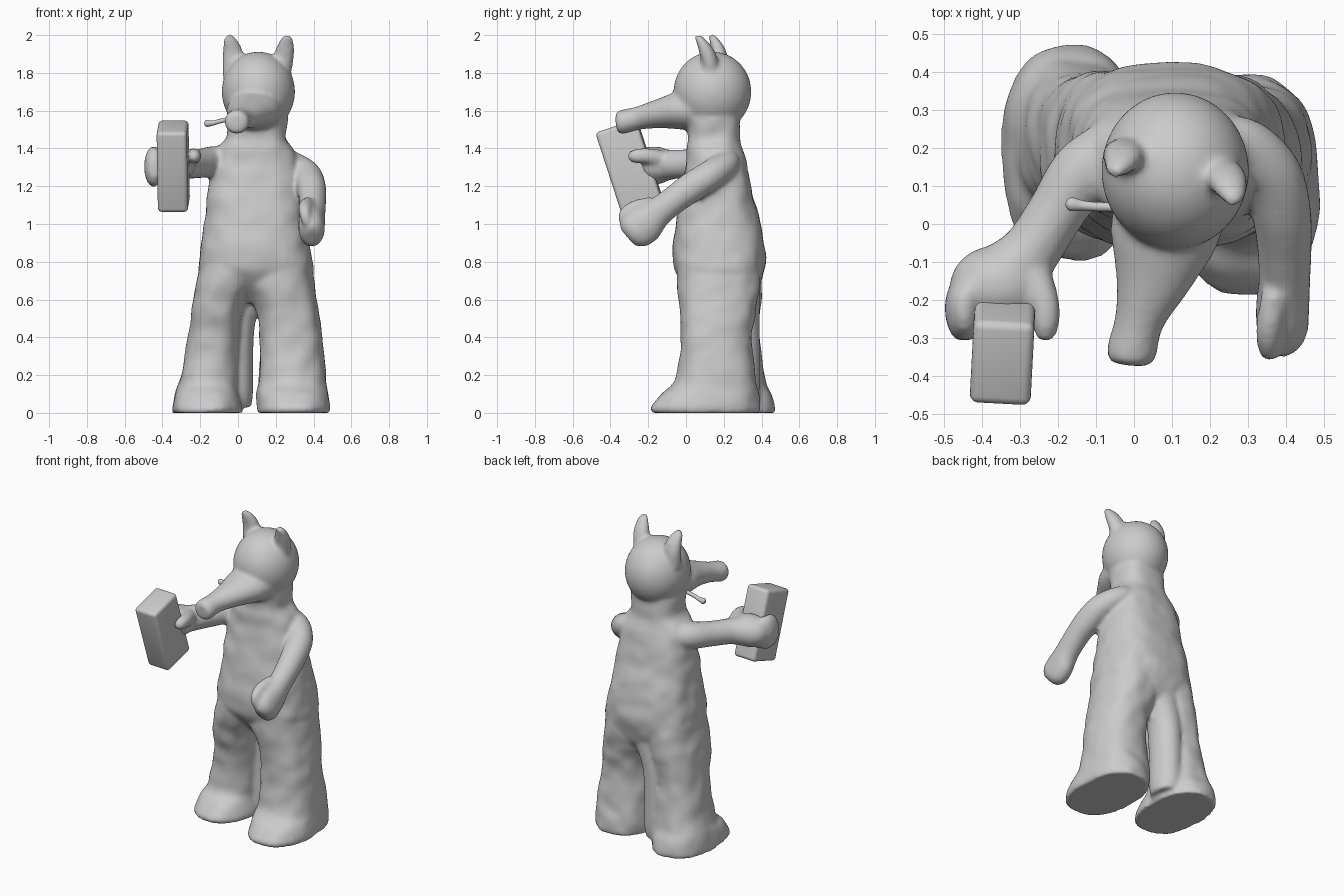
import bpy, bmesh, math
from mathutils import Vector, Matrix, noise

SEG = 40
bm = bmesh.new()


def spline(rows, steps=6):
    """Catmull-Rom resampling of a list of number tuples."""
    p = [rows[0]] + list(rows) + [rows[-1]]
    out = []
    for i in range(1, len(p) - 2):
        for s in range(steps):
            t = s / steps
            out.append([0.5 * (2 * b + (c - a) * t + (2 * a - 5 * b + 4 * c - d) * t * t
                               + (3 * b - a - 3 * c + d) * t ** 3)
                        for a, b, c, d in zip(p[i - 1], p[i], p[i + 1], p[i + 2])])
    return out + [list(rows[-1])]


def skin(bm, rings):
    """Bridge rings of points into a closed tube."""
    loops = [[bm.verts.new(co) for co in r] for r in rings]
    n = len(loops[0])
    faces = [bm.faces.new(loops[0][::-1]), bm.faces.new(loops[-1])]
    for a, b in zip(loops, loops[1:]):
        for i in range(n):
            j = (i + 1) % n
            faces.append(bm.faces.new((a[i], a[j], b[j], b[i])))
    bmesh.ops.recalc_face_normals(bm, faces=faces)


def loft(bm, rows, power=2.4, lump=0.01):
    """Horizontal boxy ovals given as (z, x0, x1, y0, y1), slightly lumpy like cloth."""
    rings = []
    for z, x0, x1, y0, y1 in spline(rows):
        ring = []
        for i in range(SEG):
            a = 2 * math.pi * i / SEG
            c, s = math.cos(a), math.sin(a)
            u = math.copysign(abs(c) ** (2 / power), c)
            v = math.copysign(abs(s) ** (2 / power), s)
            co = Vector(((x0 + x1) / 2 + u * (x1 - x0) / 2, (y0 + y1) / 2 + v * (y1 - y0) / 2, z))
            ring.append(co + Vector((c, s, 0)) * lump * noise.noise(co * 11))
        rings.append(ring)
    skin(bm, rings)


def tube(bm, rows, ref=(0, 0, 1)):
    """Oval tube along a path of (x, y, z, side radius, other radius)."""
    pts = spline(rows)
    rings = []
    for k, (x, y, z, a, b) in enumerate(pts):
        t = Vector(pts[min(k + 1, len(pts) - 1)][:3]) - Vector(pts[max(k - 1, 0)][:3])
        t.normalize()
        side = t.cross(Vector(ref)).normalized()
        up = side.cross(t)
        rings.append([Vector((x, y, z)) + side * a * math.cos(w) + up * b * math.sin(w)
                      for w in (2 * math.pi * i / SEG for i in range(SEG))])
    skin(bm, rings)


def ball(bm, centre, radii):
    m = Matrix.Translation(centre) @ Matrix.Diagonal((*radii, 1))
    bmesh.ops.create_uvsphere(bm, u_segments=40, v_segments=24, radius=1, matrix=m)


def finish(bm, name):
    me = bpy.data.meshes.new(name)
    bm.to_mesh(me)
    bm.free()
    ob = bpy.data.objects.new(name, me)
    bpy.context.collection.objects.link(ob)
    return ob


# torso and neck
loft(bm, [(.58, -.06, .24, .10, .32), (.64, -.14, .32, .03, .375), (.74, -.205, .395, -.05, .41),
          (.85, -.20, .385, -.07, .42), (1.0, -.18, .36, -.055, .395), (1.2, -.155, .335, -.02, .345),
          (1.33, -.138, .315, 0, .32), (1.40, -.115, .29, .005, .30), (1.46, -.06, .255, .01, .288),
          (1.56, -.055, .262, -.005, .285), (1.65, -.03, .25, .02, .27)], 2.6)
# legs with flared feet
loft(bm, [(0, .10, .482, -.18, .39), (.03, .10, .487, -.19, .395), (.10, .10, .48, -.13, .385),
          (.18, .11, .47, -.055, .37), (.4, .115, .445, -.03, .35), (.52, .10, .43, -.033, .365),
          (.60, .07, .415, -.038, .38), (.70, .03, .402, -.048, .395), (.85, .05, .365, -.04, .39)])
loft(bm, [(0, -.347, .02, -.09, .47), (.03, -.347, .02, -.095, .47), (.10, -.335, .005, -.04, .455),
          (.18, -.308, 0, .03, .42), (.4, -.263, .01, .03, .39), (.52, -.247, .02, 0, .39),
          (.60, -.235, .045, -.02, .40), (.70, -.218, .10, -.045, .40), (.85, -.18, .12, -.04, .39)])
# inner cloth fold at the back of the far leg
tube(bm, [(-.02, .28, .04, .09, .10), (-.01, .28, .12, .09, .11), (-.01, .28, .3, .09, .11),
          (0, .28, .5, .095, .11), (.04, .28, .66, .12, .11)], (0, 1, 0))

# head, cheeks and snout
ball(bm, (.108, .14, 1.70), (.194, .206, .212))
tube(bm, [(.10, .06, 1.61, .15, .115), (.075, -.04, 1.60, .14, .10), (.05, -.14, 1.584, .103, .078),
          (.015, -.25, 1.561, .066, .062), (-.005, -.33, 1.542, .066, .064),
          (-.008, -.358, 1.538, .06, .06), (-.009, -.37, 1.537, .04, .04)])
# ears curling forward
tube(bm, [(-.02, .18, 1.78, .062, .045), (-.024, .18, 1.86, .06, .045), (-.03, .17, 1.92, .052, .038),
          (-.043, .148, 1.97, .036, .025), (-.052, .13, 1.998, .018, .014)], (0, 1, 0))
tube(bm, [(.22, .13, 1.78, .057, .045), (.237, .125, 1.86, .055, .045), (.25, .105, 1.92, .05, .038),
          (.259, .077, 1.97, .036, .025), (.264, .055, 1.997, .018, .014)], (0, 1, 0))

# raised arm, mitten fingers and thumb gripping the block
tube(bm, [(-.02, .20, 1.33, .09, .085), (-.13, .14, 1.33, .085, .082), (-.205, .03, 1.32, .076, .077),
          (-.27, -.07, 1.315, .078, .078), (-.33, -.13, 1.31, .09, .09)])
ball(bm, (-.355, -.16, 1.31), (.128, .105, .10))
tube(bm, [(-.40, -.13, 1.31, .05, .08), (-.445, -.20, 1.305, .05, .108), (-.443, -.27, 1.30, .045, .095),
          (-.44, -.305, 1.30, .025, .05)])
tube(bm, [(-.27, -.12, 1.34, .05, .05), (-.235, -.21, 1.36, .04, .042), (-.232, -.27, 1.358, .035, .037),
          (-.235, -.308, 1.355, .018, .02)])

# lowered arm with closed hand and thumb
tube(bm, [(.20, .20, 1.36, .075, .06), (.285, .20, 1.315, .08, .07), (.36, .13, 1.26, .08, .078),
          (.387, .03, 1.195, .078, .08), (.395, -.06, 1.13, .072, .075), (.395, -.15, 1.06, .068, .08),
          (.39, -.22, 1.0, .07, .105), (.39, -.28, .955, .065, .095), (.39, -.31, .93, .035, .06)])
tube(bm, [(.37, -.18, 1.11, .035, .035), (.355, -.27, 1.09, .035, .035), (.355, -.325, 1.05, .033, .03),
          (.36, -.335, 1.0, .02, .02)], (1, 0, 0))

# fuse everything into one soft figure
figure = finish(bm, "costumed_figure")
rm = figure.modifiers.new("fuse", 'REMESH')
rm.mode = 'VOXEL'
rm.voxel_size = .012
rm.use_smooth_shade = True
sm = figure.modifiers.new("soften", 'SMOOTH')
sm.factor = .5
sm.iterations = 8

# held block, tilted forward
b = bmesh.new()
bmesh.ops.create_cube(b, size=1, matrix=Matrix.Diagonal((.16, .228, .447, 1)))
bmesh.ops.bevel(b, geom=b.edges[:], offset=.022, segments=4, profile=.5, affect='EDGES')
block = finish(b, "held_block")
block.location = (-.343, -.300, 1.306)
block.rotation_euler = (math.radians(18), 0, math.radians(-3))

# small stick at the mouth
s = bmesh.new()
tube(s, [(.04, .045, 1.57, .012, .012), (-.08, .045, 1.548, .012, .012), (-.13, .048, 1.535, .013, .013),
         (-.165, .052, 1.532, .018, .018), (-.178, .053, 1.53, .008, .008)])
stick = finish(s, "mouth_stick")

for ob in (block, stick):
    bpy.ops.object.select_all(action='DESELECT')
    ob.select_set(True)
    bpy.context.view_layer.objects.active = ob
    bpy.ops.object.shade_smooth_by_angle(angle=math.radians(40))
